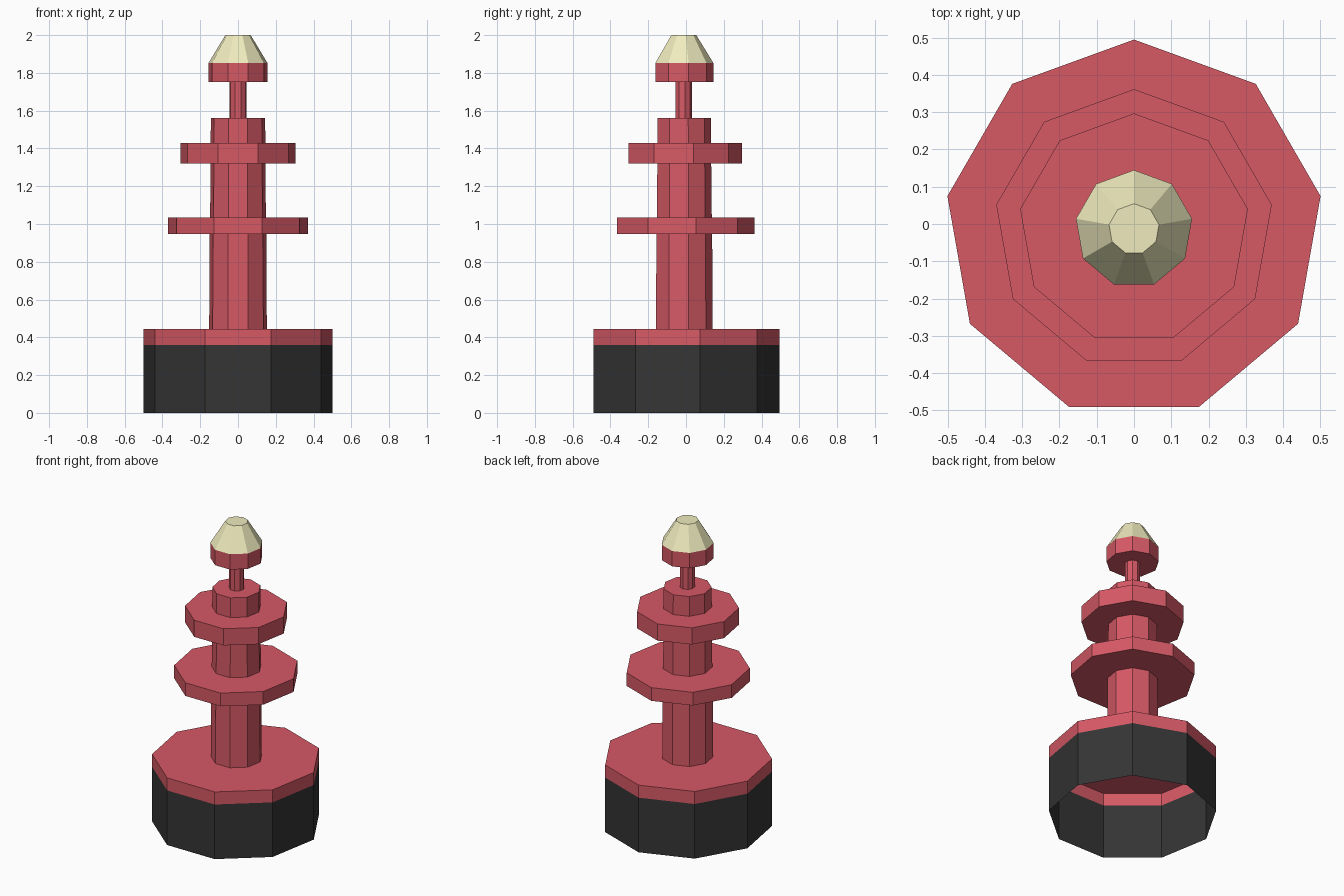
import bpy, bmesh
from math import sin, cos, pi

if "Cube" in bpy.data.objects:
    bpy.data.objects.remove(bpy.data.objects["Cube"])

SIDES = 9
CENTRE_Y = -0.0135  # puts the odd-sided rings' bounds on y = 0


def material(name, rgb):
    mat = bpy.data.materials.new(name)
    mat.diffuse_color = (*rgb, 1)
    mat.use_nodes = True
    mat.node_tree.nodes["Principled BSDF"].inputs["Base Color"].default_value = mat.diffuse_color
    return mat


def lathe(name, profile, mat, cap_top=False):
    """Spin (radius, z) points into a nine-sided shell, one corner facing +y."""
    bm = bmesh.new()
    rings = []
    for r, z in profile:
        angles = [pi / 2 + 2 * pi * i / SIDES for i in range(SIDES)]
        rings.append([bm.verts.new((r * cos(a), CENTRE_Y + r * sin(a), z)) for a in angles])
    for low, high in zip(rings, rings[1:]):
        for i in range(SIDES):
            j = (i + 1) % SIDES
            bm.faces.new((low[i], low[j], high[j], high[i]))
    if cap_top:
        bm.faces.new(rings[-1])
    mesh = bpy.data.meshes.new(name)
    bm.to_mesh(mesh)
    bm.free()
    mesh.materials.append(mat)
    obj = bpy.data.objects.new(name, mesh)
    bpy.context.collection.objects.link(obj)
    return obj


red = material("red", (0.67, 0.10, 0.13))
black = material("black", (0.035, 0.035, 0.035))
cream = material("cream", (0.86, 0.83, 0.51))

# Hollow black base, open underneath
lathe("base_skirt", [(0.508, 0), (0.508, 0.36)], black)

# Base lid with the hole hidden beneath the column
lathe("base_lid", [(0.508, 0.36), (0.508, 0.443)], red, cap_top=True)

# Tapered column with two discs, thin neck and collar
lathe("column", [
    (0.155, 0.443), (0.152, 0.948),
    (0.375, 0.948), (0.375, 1.035), (0.15, 1.035),
    (0.147, 1.32), (0.31, 1.32), (0.31, 1.43), (0.147, 1.43),
    (0.146, 1.56), (0.046, 1.56), (0.046, 1.752),
    (0.158, 1.752), (0.158, 1.853),
], red)

# Cream lamp tip
lathe("lamp_tip", [(0.158, 1.853), (0.068, 2.0)], cream, cap_top=True)
